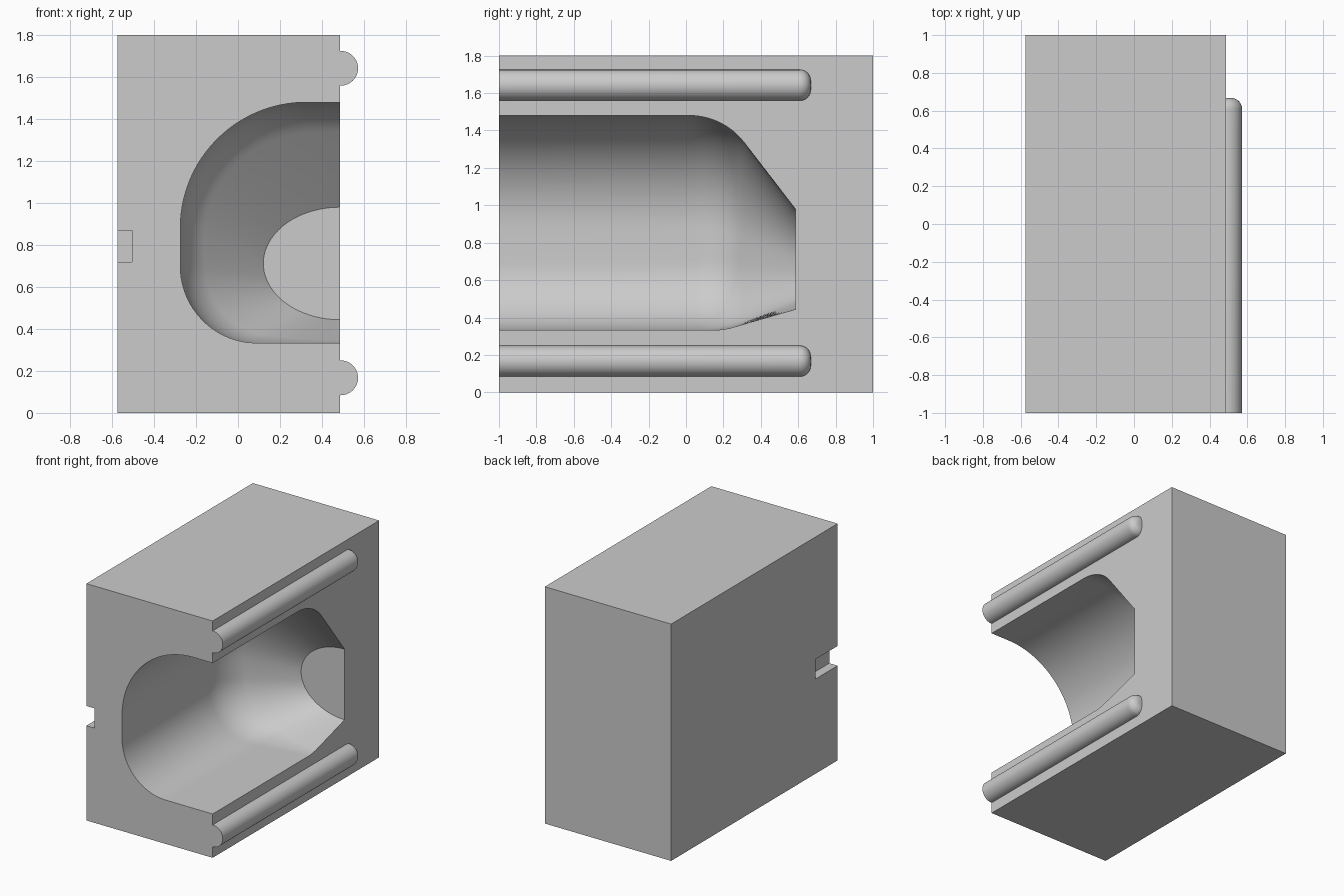
import bpy, bmesh
from math import sin, cos, tan, pi, atan2, hypot, radians

if "Cube" in bpy.data.objects:
    bpy.data.objects.remove(bpy.data.objects["Cube"])

FACE = 0.487          # x of the mating face
grey = bpy.data.materials.new("plain grey")
grey.diffuse_color = (0.6, 0.6, 0.6, 1)
grey.use_nodes = True
grey.node_tree.nodes["Principled BSDF"].inputs["Base Color"].default_value = grey.diffuse_color


def make(name, rings):
    """Closed solid skinned over rings of equal point count, capped at both ends."""
    bm = bmesh.new()
    vs = [[bm.verts.new(p) for p in r] for r in rings]
    n = len(rings[0])
    for a, b in zip(vs, vs[1:]):
        for i in range(n):
            j = (i + 1) % n
            bm.faces.new((a[i], a[j], b[j], b[i]))
    bm.faces.new(vs[0])
    bm.faces.new(vs[-1])
    bmesh.ops.recalc_face_normals(bm, faces=bm.faces)
    me = bpy.data.meshes.new(name)
    bm.to_mesh(me)
    bm.free()
    ob = bpy.data.objects.new(name, me)
    me.materials.append(grey)
    bpy.context.collection.objects.link(ob)
    return ob


def box(name, x0, x1, y0, y1, z0, z1):
    return make(name, [[(x0, y, z0), (x1, y, z0), (x1, y, z1), (x0, y, z1)] for y in (y0, y1)])


def arc(cx, cz, rx, rz, a0, a1, n):
    return [(cx + rx * cos(radians(a0 + (a1 - a0) * i / n)),
             cz + rz * sin(radians(a0 + (a1 - a0) * i / n))) for i in range(n + 1)]


def resample(pts, n):
    """n+1 points spaced evenly along a polyline."""
    s = [0]
    for a, b in zip(pts, pts[1:]):
        s.append(s[-1] + hypot(b[0] - a[0], b[1] - a[1]))
    out, k = [], 0
    for i in range(n + 1):
        t = s[-1] * i / n
        while k < len(pts) - 2 and s[k + 1] < t:
            k += 1
        f = (t - s[k]) / (s[k + 1] - s[k])
        out.append(tuple(pts[k][c] + f * (pts[k + 1][c] - pts[k][c]) for c in (0, 1)))
    return out


def combine(target, tool, op):
    mod = target.modifiers.new(op, 'BOOLEAN')
    mod.operation, mod.object, mod.solver = op, tool, 'EXACT'
    bpy.context.view_layer.objects.active = target
    bpy.ops.object.modifier_apply(modifier=mod.name)
    bpy.data.objects.remove(tool, do_unlink=True)


# Main block
block = box("mould_half", -0.575, FACE, -1, 1, 0, 1.8)

# Cavity: rounded channel, blended into a taper that ends in a half ellipse
mouth = ([(FACE, 1.48)] + arc(0.325, 0.88, 0.6, 0.6, 90, 180, 60)
         + arc(0.09, 0.70, 0.365, 0.367, 180, 270, 40) + [(FACE, 0.333)])
P = resample(mouth, 72)
Q = resample(arc(FACE, 0.712, 0.366, 0.268, 90, 270, 200), 72)
P = [(0.7, P[0][1])] + P + [(0.7, P[-1][1])]
Q = [(0.7, Q[0][1])] + Q + [(0.7, Q[-1][1])]
Y_TAPER, Y_END, R = 0.2, 0.585, 0.37
STEPS = 12
rings = [[(x, -1.2, z) for x, z in P]] + [[] for _ in range(STEPS + 1)]
for (px, pz), (qx, qz) in zip(P, Q):
    d = hypot(qx - px, qz - pz)
    a = atan2(d, Y_END - Y_TAPER)
    for k in range(STEPS + 1):
        t = a * k / STEPS
        f = R * (1 - cos(t)) / d
        rings[k + 1].append((px + f * (qx - px), Y_TAPER - R * tan(a / 2) + R * sin(t),
                             pz + f * (qz - pz)))
rings.append([(x, Y_END, z) for x, z in Q])
combine(block, make("cavity_cutter", rings), 'DIFFERENCE')

# Small slot in the outer face
combine(block, box("slot_cutter", -0.7, -0.505, -1.2, -0.735, 0.72, 0.87), 'DIFFERENCE')

# Two sealing ribs with rounded ends
RIB, FIL, TIP = 0.083, 0.058, 0.667
for z in (1.642, 0.167):
    prof = [(-1, RIB)] + [(TIP - FIL + FIL * sin(k * pi / 16), RIB - FIL + FIL * cos(k * pi / 16))
                          for k in range(9)]
    rib = make("sealing_rib", [[(FACE + 0.002 + r * cos(i * pi / 24), y, z + r * sin(i * pi / 24))
                                for i in range(48)] for y, r in prof])
    combine(block, rib, 'UNION')

# Merge leftover coplanar pieces, then smooth the curved surfaces
bm = bmesh.new()
bm.from_mesh(block.data)
bmesh.ops.remove_doubles(bm, verts=bm.verts, dist=1e-5)
bmesh.ops.dissolve_limit(bm, angle_limit=radians(0.1), verts=bm.verts, edges=bm.edges)
bm.to_mesh(block.data)
bm.free()
bpy.ops.object.select_all(action='DESELECT')
block.select_set(True)
bpy.context.view_layer.objects.active = block
bpy.ops.object.shade_smooth_by_angle(angle=radians(25))
